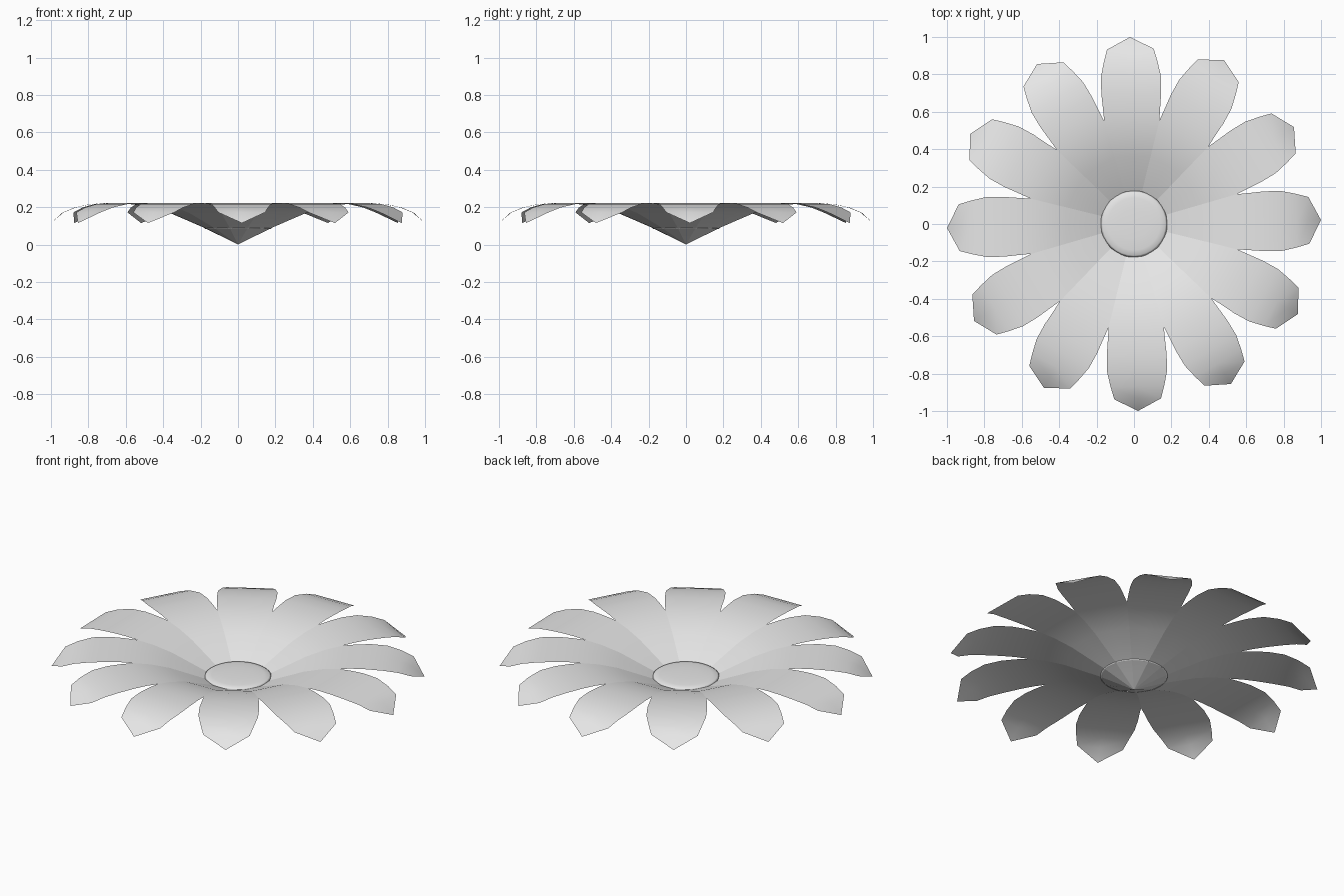
import bpy
import bmesh
from math import radians, tan
from mathutils import Matrix

cube = bpy.data.objects.get("Cube")
if cube:
    bpy.data.objects.remove(cube, do_unlink=True)

PETALS = 12
SPREAD = tan(radians(180 / PETALS))

grey = bpy.data.materials.new("pale_grey")
grey.use_nodes = True
grey.diffuse_color = (0.8, 0.8, 0.8, 1)
grey.node_tree.nodes["Principled BSDF"].inputs["Base Color"].default_value = grey.diffuse_color


def finish(bm, name):
    mesh = bpy.data.meshes.new(name)
    bm.to_mesh(mesh)
    bm.free()
    mesh.materials.append(grey)
    for face in mesh.polygons:
        face.use_smooth = True
    obj = bpy.data.objects.new(name, mesh)
    bpy.context.collection.objects.link(obj)
    return obj


# Petal rows: distance from centre, half width, height
rows = [(r, r * SPREAD, z) for r, z in
        ((0.09, 0.045), (0.18, 0.09), (0.36, 0.168), (0.46, 0.198), (0.55, 0.214))]
rows += [(0.62, 0.153, 0.22), (0.70, 0.16, 0.222), (0.79, 0.16, 0.216),
         (0.87, 0.143, 0.198), (0.935, 0.125, 0.172)]


def make_petal(name, angle):
    bm = bmesh.new()
    base = bm.verts.new((0, 0, 0))
    tip = bm.verts.new((1, 0, 0.115))
    grid = [[bm.verts.new((r, side * w, z)) for side in (-1, 0, 1)] for r, w, z in rows]
    for i in range(2):
        bm.faces.new((base, grid[0][i], grid[0][i + 1]))
        bm.faces.new((grid[-1][i], tip, grid[-1][i + 1]))
        for a, b in zip(grid, grid[1:]):
            bm.faces.new((a[i], b[i], b[i + 1], a[i + 1]))
    bm.transform(Matrix.Rotation(angle, 4, "Z"))
    return finish(bm, name)


# Ring of petals meeting in a shallow funnel
for k in range(PETALS):
    make_petal(f"petal_{k + 1}", radians(1.2 + k * 360 / PETALS))

# Low domed disc in the middle
bm = bmesh.new()
profile = [(0, 0.102), (0.08, 0.101), (0.14, 0.098), (0.168, 0.094), (0.18, 0.086), (0.17, 0.083)]
verts = [bm.verts.new((r, 0, z)) for r, z in profile]
edges = [bm.edges.new(pair) for pair in zip(verts, verts[1:])]
bmesh.ops.spin(bm, geom=verts + edges, axis=(0, 0, 1), cent=(0, 0, 0),
               angle=radians(360), steps=32)
bmesh.ops.remove_doubles(bm, verts=bm.verts, dist=0.0005)
bmesh.ops.recalc_face_normals(bm, faces=bm.faces)
top = max(bm.faces, key=lambda f: f.calc_center_median().z)
top.normal_update()
if top.normal.z < 0:
    bmesh.ops.reverse_faces(bm, faces=bm.faces)
finish(bm, "flower_centre")
